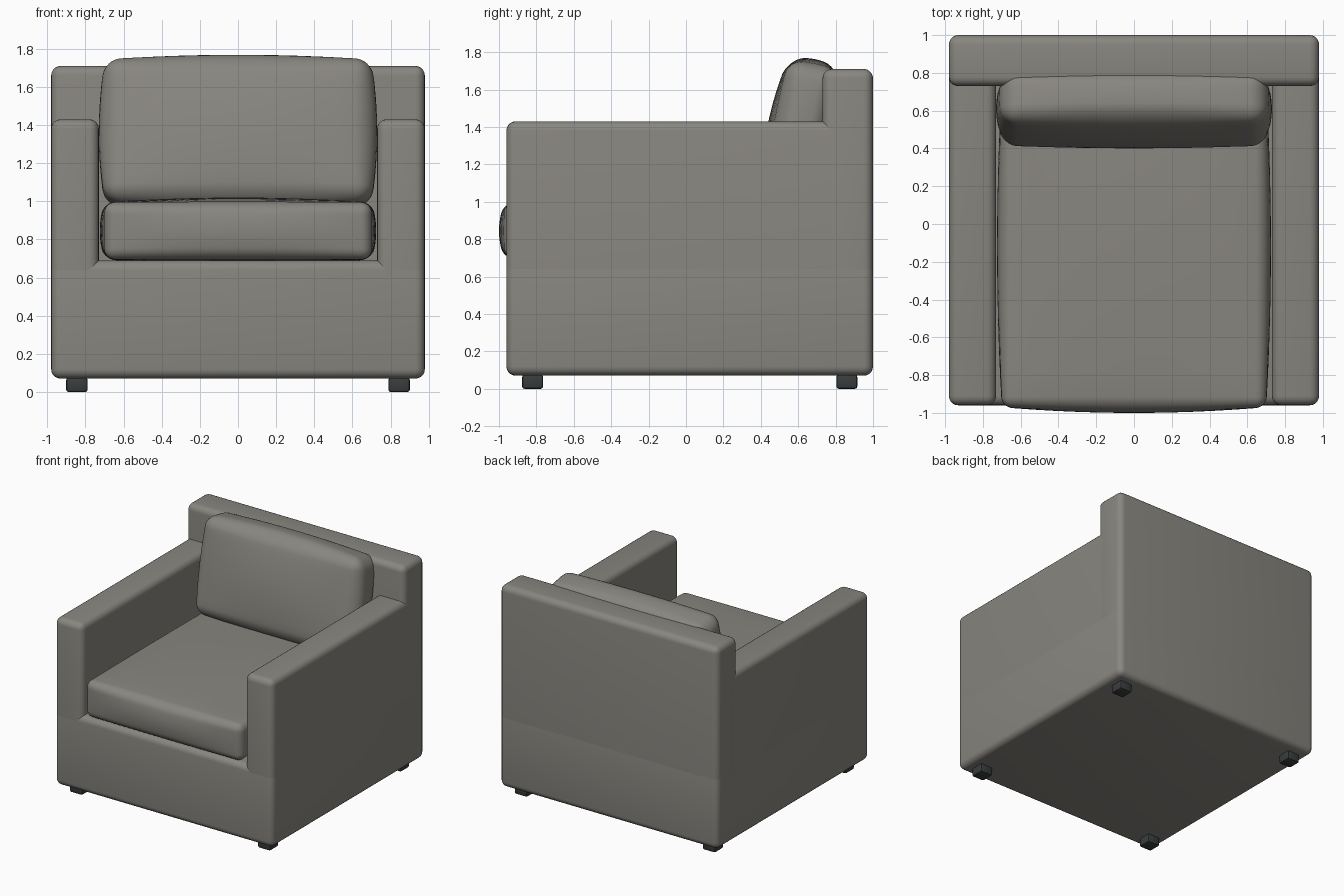
import bpy, bmesh, math
from mathutils import Vector, Matrix

if "Cube" in bpy.data.objects:
    bpy.data.objects.remove(bpy.data.objects["Cube"])


def material(name, rgb):
    m = bpy.data.materials.new(name)
    m.diffuse_color = (*rgb, 1)
    m.use_nodes = True
    m.node_tree.nodes["Principled BSDF"].inputs["Base Color"].default_value = m.diffuse_color
    return m


FABRIC = material("warm grey fabric", (0.25, 0.24, 0.215))
DARK = material("dark feet", (0.04, 0.046, 0.046))


def finish(name, bm, mat):
    bmesh.ops.recalc_face_normals(bm, faces=bm.faces)
    me = bpy.data.meshes.new(name)
    bm.to_mesh(me)
    bm.free()
    me.materials.append(mat)
    ob = bpy.data.objects.new(name, me)
    bpy.context.collection.objects.link(ob)
    bpy.ops.object.select_all(action='DESELECT')
    ob.select_set(True)
    bpy.context.view_layer.objects.active = ob
    bpy.ops.object.shade_smooth_by_angle(angle=math.radians(35))
    return ob


def rounded_box(name, lo, hi, r, mat, keep=lambda mid: True, seg=5):
    """Box between two corners; edges whose midpoint passes keep() are rounded."""
    lo, hi = Vector(lo), Vector(hi)
    bm = bmesh.new()
    bmesh.ops.create_cube(bm, size=1)
    for v in bm.verts:
        v.co = Vector((v.co[i] + 0.5) * (hi[i] - lo[i]) + lo[i] for i in range(3))
    edges = [e for e in bm.edges if keep((e.verts[0].co + e.verts[1].co) / 2)]
    bmesh.ops.bevel(bm, geom=edges, offset=r, segments=seg, profile=0.5,
                    affect='EDGES', clamp_overlap=True)
    return finish(name, bm, mat)


def cushion(name, centre, half, r, puff, tilt=0):
    """Rounded box with each side swelling outwards towards its middle."""
    bm = bmesh.new()
    bmesh.ops.create_cube(bm, size=2)
    bmesh.ops.subdivide_edges(bm, edges=bm.edges[:], cuts=19, use_grid_fill=True)
    for v in bm.verts:
        p, core = Vector(), Vector()
        for i in range(3):
            a, s = abs(v.co[i]), math.copysign(1, v.co[i])
            c = half[i] - r
            p[i] = s * (a / 0.6 * c if a < 0.6 else c + (a - 0.6) / 0.4 * r)
            core[i] = max(-c, min(c, p[i]))
        q = core + (p - core).normalized() * r
        n = [q[i] / half[i] for i in range(3)]
        for i in range(3):
            j, k = (i + 1) % 3, (i + 2) % 3
            q[i] += puff[i] * n[i] * (1 - n[j] ** 2) * (1 - n[k] ** 2)
        v.co = q
    bm.transform(Matrix.Translation(centre) @ Matrix.Rotation(tilt, 4, 'X'))
    return finish(name, bm, FABRIC)


# Frame: base, back and two arms, with open lower edges flush to the base
R, SEAM = 0.05, 0.64
rounded_box("base", (-0.98, -0.96, 0.07), (0.98, 1.0, 0.69), R, FABRIC)
rounded_box("backrest", (-0.98, 0.73, SEAM), (0.98, 1.0, 1.71), R, FABRIC,
            lambda m: m.z > SEAM + 0.01)
for side, x0, x1 in (("left", -0.98, -0.73), ("right", 0.73, 0.98)):
    rounded_box(side + "_arm", (x0, -0.96, SEAM), (x1, 0.8, 1.43), R, FABRIC,
                lambda m: m.z > SEAM + 0.01 and m.y < 0.79)

# Loose cushions
cushion("seat_cushion", (0, -0.12, 0.845), (0.70, 0.85, 0.15), 0.055, (0.025, 0.03, 0.025))
cushion("back_cushion", (0, 0.61, 1.36), (0.70, 0.14, 0.38), 0.085, (0.03, 0.04, 0.03),
        math.radians(-11))

# Four small block feet
for sx, xn in ((-1, "left"), (1, "right")):
    for y, yn in ((-0.82, "front"), (0.86, "back")):
        x = sx * 0.845
        rounded_box(f"{yn}_{xn}_foot", (x - 0.056, y - 0.056, 0), (x + 0.056, y + 0.056, 0.075),
                    0.012, DARK, seg=2)
